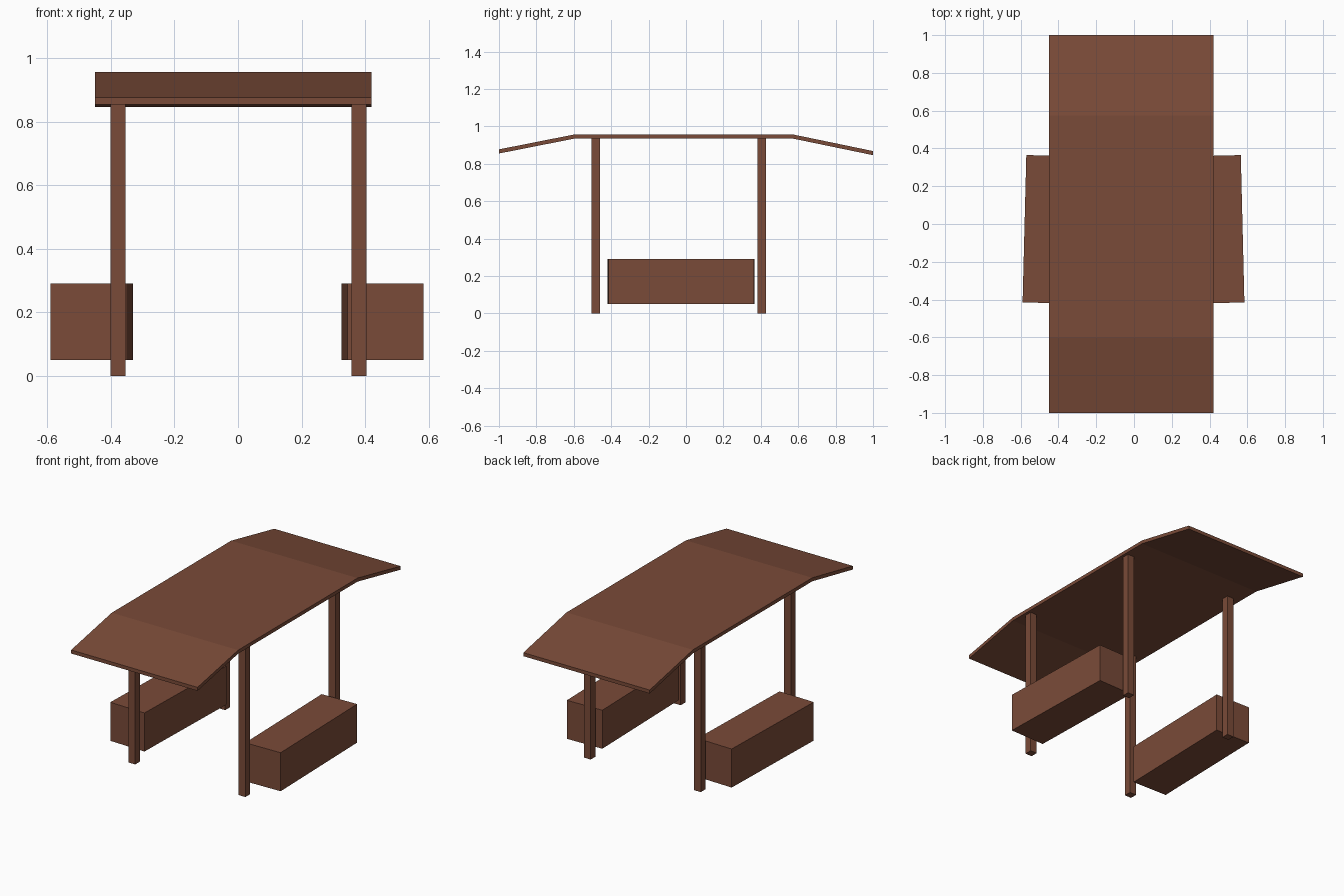
import bpy, bmesh, math

if "Cube" in bpy.data.objects:
    bpy.data.objects.remove(bpy.data.objects["Cube"])

brown = bpy.data.materials.new("dark brown wood")
brown.diffuse_color = (0.195, 0.070, 0.040, 1)
brown.use_nodes = True
brown.node_tree.nodes["Principled BSDF"].inputs["Base Color"].default_value = brown.diffuse_color


def finish(name, bm):
    bmesh.ops.recalc_face_normals(bm, faces=bm.faces)
    me = bpy.data.meshes.new(name)
    bm.to_mesh(me)
    bm.free()
    me.materials.append(brown)
    ob = bpy.data.objects.new(name, me)
    bpy.context.collection.objects.link(ob)
    return ob


def box(name, centre, size, turn=0):
    bm = bmesh.new()
    bmesh.ops.create_cube(bm, size=1)
    bmesh.ops.scale(bm, vec=size, verts=bm.verts)
    ob = finish(name, bm)
    ob.location = centre
    ob.rotation_euler.z = math.radians(turn)
    return ob


# Roof: bent sheet profile (y, z of underside) extruded along x
under = [(-1, 0.855), (-0.6, 0.934), (0.575, 0.934), (1, 0.846)]
thick = 0.022
profile = under + [(y, z + thick) for y, z in reversed(under)]
bm = bmesh.new()
face = bm.faces.new([bm.verts.new((-0.45, y, z)) for y, z in profile])
ext = bmesh.ops.extrude_face_region(bm, geom=[face])
new = [g for g in ext["geom"] if isinstance(g, bmesh.types.BMVert)]
bmesh.ops.translate(bm, vec=(0.871, 0, 0), verts=new)
finish("roof", bm)

# Four square posts
for side, x in (("left", -0.378), ("right", 0.381)):
    for end, y in (("front", -0.482), ("back", 0.404)):
        box(f"{end}_{side}_post", (x, y, 0.468), (0.046, 0.046, 0.936))

# Side benches, each turned slightly
box("left_bench", (-0.46, -0.028, 0.17), (0.24, 0.78, 0.24), -1.45)
box("right_bench", (0.455, -0.028, 0.17), (0.24, 0.78, 0.24), 1.4)
